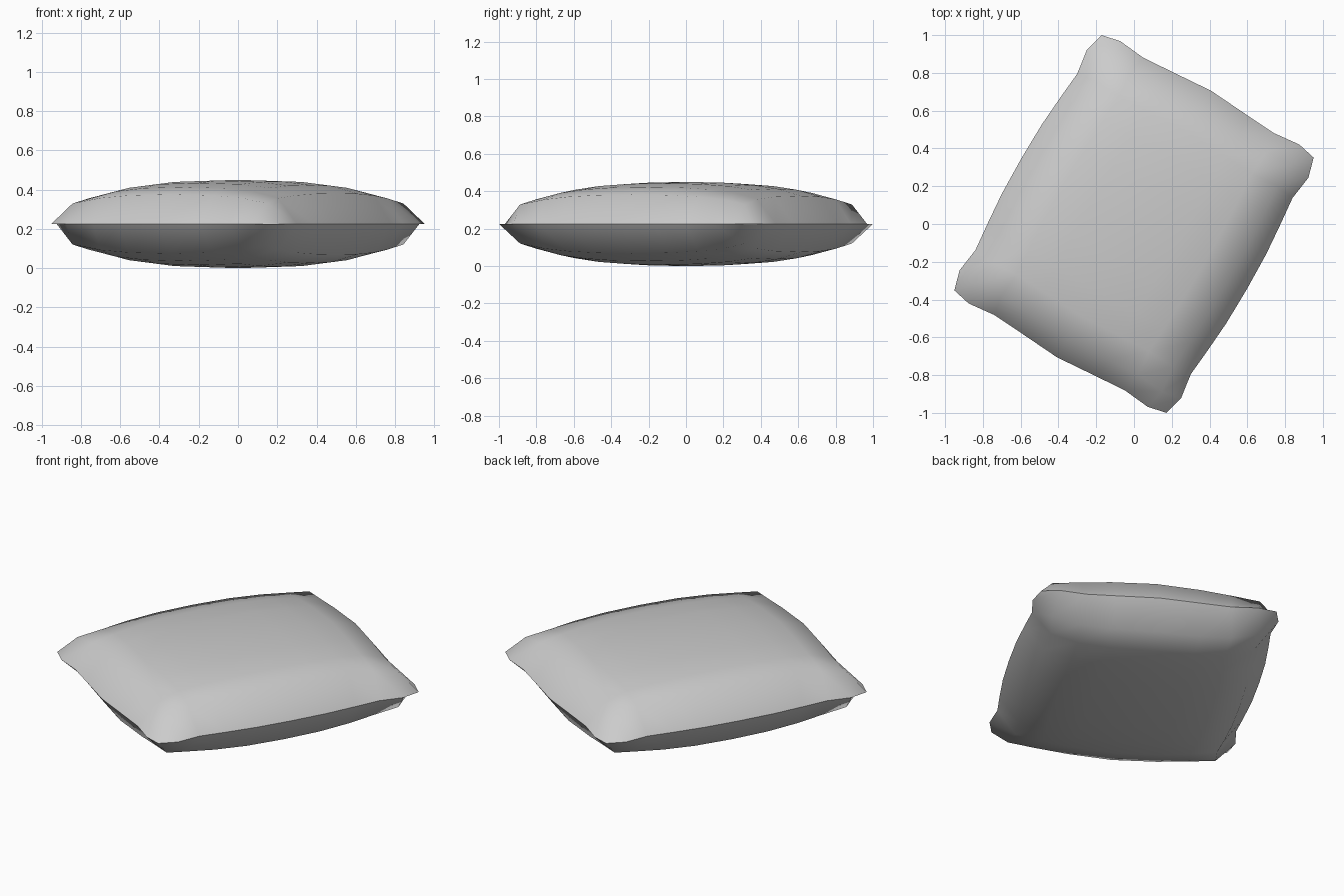
import bpy, bmesh, math
from mathutils import Matrix

if "Cube" in bpy.data.objects:
    bpy.data.objects.remove(bpy.data.objects["Cube"])

# Half profiles from the middle outwards: grid spacing and edge bulge
A = [0, .363, .617, .845, 1]               # across the short side
B = [0, .27, .5, .69, .865, 1]             # along the long side
U = [.690, .686, .672, .658, .677, .648]   # half width at each B station
V = [.815, .798, .787, .802, .780]         # half length at each A station
H = .225                                   # half thickness
NA, NB = len(A) - 1, len(B) - 1


def sign(n):
    return -1 if n < 0 else 1


def puff(a, b):
    return H * (max(0, 1 - a ** 2.3) * max(0, 1 - b ** 2.3)) ** .32


bm = bmesh.new()

# Upper and lower cloth panels
for side in (1, -1):
    grid = {}
    for i in range(-NA, NA + 1):
        for j in range(-NB, NB + 1):
            a, b = A[abs(i)], B[abs(j)]
            grid[i, j] = bm.verts.new((sign(i) * a * U[abs(j)],
                                       sign(j) * b * V[abs(i)],
                                       H + side * puff(a, b)))
    for i in range(-NA, NA):
        for j in range(-NB, NB):
            q = [grid[i, j], grid[i + 1, j], grid[i + 1, j + 1], grid[i, j + 1]]
            bm.faces.new(q if side > 0 else q[::-1])

# Sew the panels along the seam and turn the cushion
bmesh.ops.remove_doubles(bm, verts=bm.verts, dist=1e-4)
bmesh.ops.recalc_face_normals(bm, faces=bm.faces)
bm.transform(Matrix.Rotation(math.radians(-30), 4, 'Z'))

mesh = bpy.data.meshes.new("pillow")
bm.to_mesh(mesh)
bm.free()
pillow = bpy.data.objects.new("pillow", mesh)
bpy.context.collection.objects.link(pillow)

# Soft shading with a crisp seam
bpy.context.view_layer.objects.active = pillow
pillow.select_set(True)
bpy.ops.object.shade_smooth_by_angle(angle=math.radians(65))
